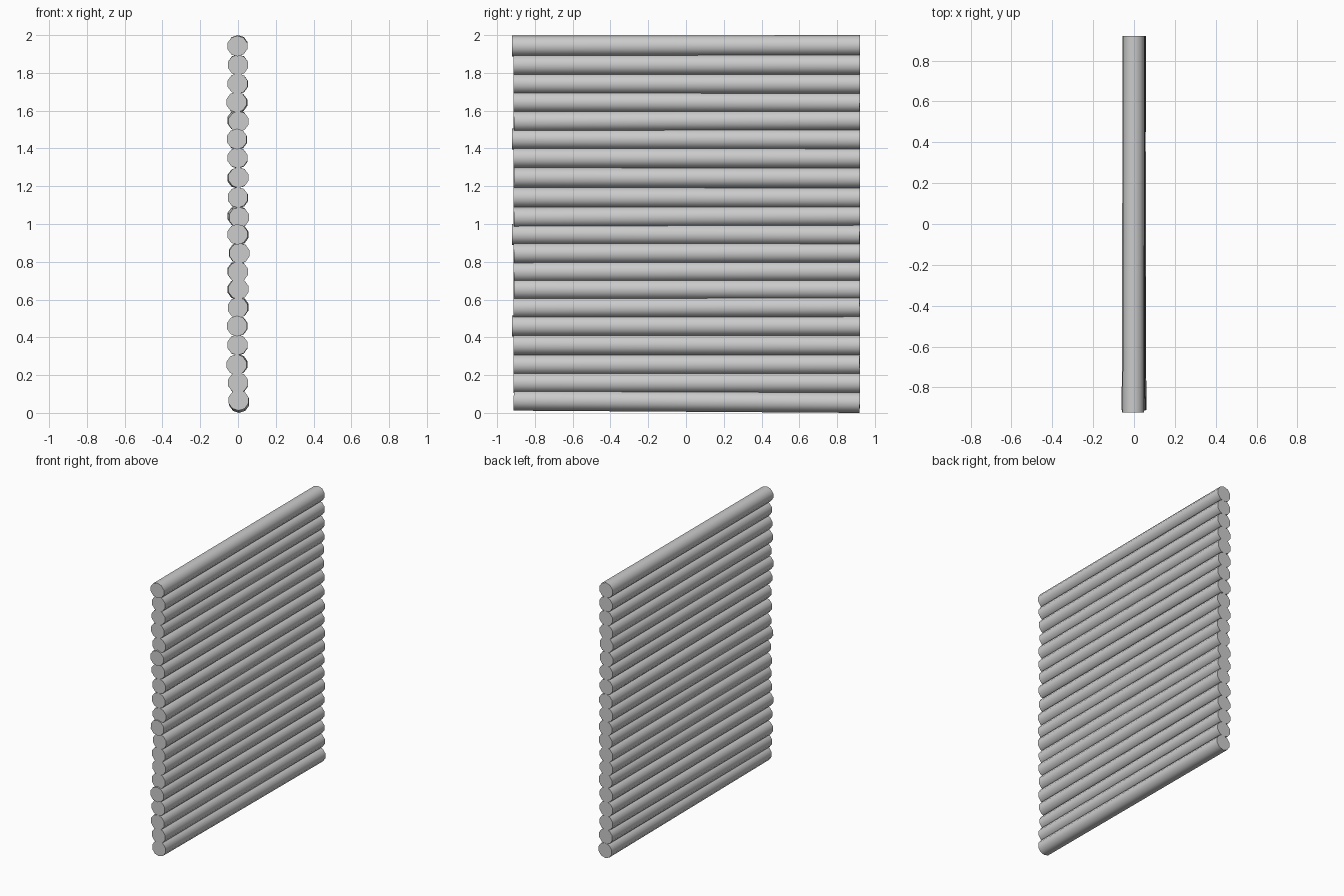
import bpy
import math
from mathutils import Vector

R = 0.055
SIDES = 10

# each log, bottom to top: front-end x, back-end x, front-end z, back-end z
logs = [
    (0.003, 0.006, 0.067, 0.055), (0.0, 0.001, 0.160, 0.158),
    (-0.008, -0.002, 0.255, 0.257), (-0.003, -0.002, 0.360, 0.358),
    (-0.005, -0.002, 0.460, 0.460), (-0.001, 0.004, 0.557, 0.560),
    (0.003, -0.003, 0.655, 0.654), (0.0, -0.003, 0.747, 0.750),
    (0.008, 0.004, 0.845, 0.847), (-0.003, 0.003, 0.945, 0.943),
    (0.006, -0.003, 1.035, 1.042), (-0.001, 0.001, 1.141, 1.138),
    (0.003, -0.003, 1.246, 1.243), (-0.003, -0.001, 1.350, 1.348),
    (-0.006, -0.004, 1.450, 1.447), (0.003, -0.004, 1.543, 1.549),
    (-0.008, -0.003, 1.645, 1.642), (-0.002, 0.0, 1.743, 1.742),
    (0.0, 0.0, 1.842, 1.843), (-0.003, -0.001, 1.942, 1.945),
]


def add_log(i, x0, x1, z0, z1):
    # every fifth log sticks out a little at the front
    y0 = -0.922 if i in (4, 9, 14, 19) else -0.912
    a, b = Vector((x0, y0, z0)), Vector((x1, 0.92, z1))
    d = b - a
    bpy.ops.mesh.primitive_cylinder_add(vertices=SIDES, radius=R, depth=d.length)
    ob = bpy.context.object
    ob.name = f"log_{i + 1:02d}"
    ob.rotation_mode = 'QUATERNION'
    ob.rotation_quaternion = d.to_track_quat('Z', 'Y')
    ob.location = (a + b) / 2
    bpy.ops.object.shade_smooth_by_angle(angle=math.radians(50))


# wall of stacked logs
for i, log in enumerate(logs):
    add_log(i, *log)
